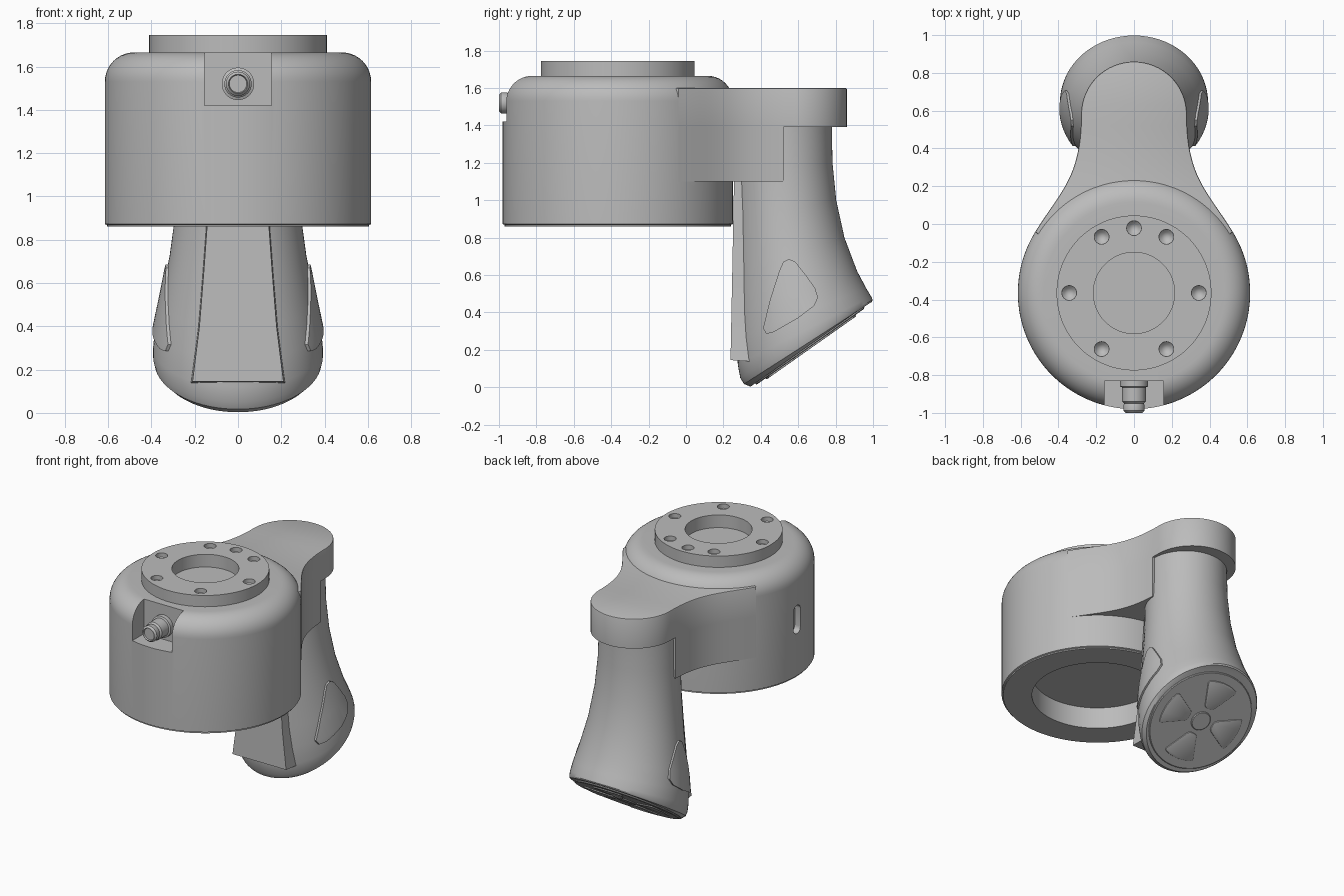
import bpy, bmesh, math
from math import sin, cos, pi, radians
from mathutils import Matrix, Vector

if "Cube" in bpy.data.objects:
    bpy.data.objects.remove(bpy.data.objects["Cube"])

grey = bpy.data.materials.new("plain_grey")
grey.use_nodes = True
grey.diffuse_color = (0.5, 0.5, 0.5, 1)
grey.node_tree.nodes["Principled BSDF"].inputs["Base Color"].default_value = (0.5, 0.5, 0.5, 1)


def smooth(mesh, angle=30):
    for p in mesh.polygons:
        p.use_smooth = True
    mesh.set_sharp_from_angle(angle=radians(angle))


def finish(bm, name, matrix=Matrix()):
    bmesh.ops.transform(bm, matrix=matrix, verts=bm.verts)
    bmesh.ops.recalc_face_normals(bm, faces=bm.faces)
    mesh = bpy.data.meshes.new(name)
    bm.to_mesh(mesh)
    bm.free()
    mesh.materials.append(grey)
    smooth(mesh)
    ob = bpy.data.objects.new(name, mesh)
    bpy.context.scene.collection.objects.link(ob)
    return ob


def lathe(name, profile, steps=48, matrix=Matrix()):
    """Spin an (r, z) profile around z."""
    bm = bmesh.new()
    vs = [bm.verts.new((r, 0, z)) for r, z in profile]
    es = [bm.edges.new(pair) for pair in zip(vs, vs[1:])]
    bmesh.ops.spin(bm, geom=vs + es, cent=(0, 0, 0), axis=(0, 0, 1),
                   angle=2 * pi, steps=steps, use_merge=True)
    bmesh.ops.remove_doubles(bm, verts=bm.verts, dist=1e-5)
    return finish(bm, name, matrix)


def prism(name, outline, low, high, matrix=Matrix(), corner=0, edge=0):
    """Extrude an (x, y) outline along z, with rounded corners and rims."""
    bm = bmesh.new()
    base = bm.faces.new([bm.verts.new((x, y, low)) for x, y in outline])
    ext = bmesh.ops.extrude_face_region(bm, geom=[base])["geom"]
    bmesh.ops.translate(bm, vec=(0, 0, high - low),
                        verts=[v for v in ext if isinstance(v, bmesh.types.BMVert)])
    if corner:
        sides = [e for e in bm.edges if abs(e.verts[0].co.z - e.verts[1].co.z) > 1e-4]
        bmesh.ops.bevel(bm, geom=sides, offset=corner, segments=5, profile=0.5, affect='EDGES')
    if edge:
        rim = [e for e in bm.edges if min(v.co.z for v in e.verts) > high - 1e-4]
        bmesh.ops.bevel(bm, geom=rim, offset=edge, segments=2, profile=0.5, affect='EDGES')
    return finish(bm, name, matrix)


def boolean(ob, tools, operation):
    for tool in tools:
        mod = ob.modifiers.new("cut", 'BOOLEAN')
        mod.operation, mod.object, mod.solver = operation, tool, 'EXACT'
    bpy.context.view_layer.update()
    mesh = bpy.data.meshes.new_from_object(ob.evaluated_get(bpy.context.evaluated_depsgraph_get()))
    ob.modifiers.clear()
    ob.data = mesh
    smooth(mesh)
    for tool in tools:
        bpy.data.objects.remove(tool)


def box_outline(x0, x1, y0, y1):
    return [(x0, y0), (x1, y0), (x1, y1), (x0, y1)]


# Housing: round drum with open underside, shoulder and mounting flange
centre = Vector((0, -0.365, 0))
at_drum = Matrix.Translation(centre)
R, FILLET, SHOULDER, TOP = 0.615, 0.135, 1.665, 1.745
shoulder = [(R - FILLET + FILLET * cos(a), SHOULDER - FILLET + FILLET * sin(a))
            for a in (i * pi / 20 for i in range(11))]
profile = [(0, 1.01), (0.42, 1.01), (0.42, 0.86), (0.605, 0.86), (0.605, 0.868), (R, 0.872)]
profile += shoulder + [(0.41, SHOULDER), (0.41, TOP), (0.215, TOP), (0.215, 1.655), (0, 1.655)]
housing = lathe("housing", profile, 128, at_drum)

# Cutters: bolt holes, connector pocket, side slot
cutters = []
for angle in (0, 60, 90, 120, 180, 240, 300):
    a = radians(angle)
    spot = Matrix.Translation(centre + Vector((0.343 * cos(a), 0.343 * sin(a), TOP)))
    cutters.append(lathe("hole_cutter", [(0, -0.06), (0.025, -0.045), (0.039, -0.03),
                                         (0.039, 0.05), (0, 0.05)], 24, spot))
cutters.append(prism("pocket_cutter", box_outline(-0.155, 0.155, -1.2, -0.83), 1.42, 1.9))
facing_left = Matrix(((0, 0, 1, 0), (1, 0, 0, 0), (0, 1, 0, 0), (0, 0, 0, 1)))
slot = box_outline(-0.403, -0.327, 1.17, 1.37)
cutters.append(prism("slot_cutter", slot, -0.8, -0.57, facing_left, corner=0.037))
boolean(housing, cutters, 'DIFFERENCE')

# Connector in the front pocket
lathe("connector", [(0, -0.02), (0.075, -0.02), (0.075, 0.03), (0.063, 0.035), (0.063, 0.11),
                    (0.052, 0.12), (0.056, 0.13), (0.056, 0.158), (0.044, 0.17), (0.04, 0.16),
                    (0, 0.16)], 40,
      Matrix.Translation((0, -0.83, 1.52)) @ Matrix.Rotation(pi / 2, 4, 'X'))


# Arm: flared plate from the drum to the rounded cap
def flare(t):
    pts = [Vector(p) for p in ((0.522, -0.04), (0.385, 0.18), (0.28, 0.25), (0.28, 0.58))]
    w = ((1 - t) ** 3, 3 * t * (1 - t) ** 2, 3 * t * t * (1 - t), t ** 3)
    return sum((p * k for p, k in zip(pts, w)), Vector((0, 0)))


side = [(0.3, -0.3)] + [tuple(flare(i / 16)) for i in range(17)]
rounded = [(0.28 * cos(a), 0.58 + 0.28 * sin(a)) for a in (i * pi / 32 for i in range(1, 32))]
mirror = [(-x, y) for x, y in reversed(side)]
prism("arm", side + rounded + mirror, 1.39, 1.6, edge=0.008)
web = [(x, y) for x, y in side if y < 0.53]
prism("arm_web", web + [(-x, y) for x, y in reversed(web)], 1.1, 1.39)


# Handle: tilted oval sections given by front point, back point and half width
SECTIONS = [
    (0.25, 1.39, 0.78, 1.39, 0.265), (0.262, 1.15, 0.783, 1.2, 0.268),
    (0.268, 0.9, 0.803, 1.0, 0.285), (0.268, 0.65, 0.847, 0.8, 0.316),
    (0.268, 0.4, 0.915, 0.62, 0.358), (0.27, 0.25, 0.963, 0.53, 0.383),
    (0.277, 0.12, 0.99, 0.485, 0.392), (0.29, 0.05, 0.998, 0.468, 0.392),
    (0.31, 0.017, 0.995, 0.457, 0.386), (0.345, 0.003, 0.975, 0.447, 0.365)]


def loft(name, grow=0.0, n=72):
    bm = bmesh.new()
    rings = []
    for fy, fz, by, bz, half in SECTIONS:
        front, back = Vector((0, fy, fz)), Vector((0, by, bz))
        mid, arm = (front + back) / 2, (back - front) / 2
        arm *= 1 + grow / arm.length
        rings.append([bm.verts.new(mid + arm * cos(a) + Vector(((half + grow) * sin(a), 0, 0)))
                      for a in (2 * pi * i / n for i in range(n))])
    for lower, upper in zip(rings, rings[1:]):
        for i in range(n):
            j = (i + 1) % n
            bm.faces.new((lower[i], lower[j], upper[j], upper[i]))
    bm.faces.new(rings[0])
    bm.faces.new(rings[-1])
    return finish(bm, name)


loft("handle")

# Flat tapered panel on the front of the handle
bm = bmesh.new()
rows = []
for z, half, y in ((0.145, 0.21, 0.238), (0.4, 0.178, 0.243), (0.65, 0.158, 0.248),
                   (0.86, 0.143, 0.252), (1.11, 0.13, 0.257)):
    rows.append([bm.verts.new(p) for p in ((-half, y, z), (half, y, z),
                                           (half + 0.01, 0.38, z - 0.01),
                                           (-half - 0.01, 0.38, z - 0.01))])
for a, b in zip(rows, rows[1:]):
    for i in range(4):
        bm.faces.new((a[i], a[(i + 1) % 4], b[(i + 1) % 4], b[i]))
bm.faces.new(rows[0])
bm.faces.new(rows[-1])
finish(bm, "front_panel")

# Side buttons: rounded triangles that follow the handle surface
button = [(0.55, 0.685), (0.585, 0.67), (0.64, 0.6), (0.69, 0.53), (0.706, 0.48), (0.685, 0.435),
          (0.6, 0.37), (0.47, 0.295), (0.43, 0.285), (0.412, 0.315), (0.45, 0.47), (0.5, 0.625),
          (0.52, 0.67)]
for name, x0, x1 in (("left_button", 0.2, 0.5), ("right_button", -0.5, -0.2)):
    ob = loft(name, 0.012)
    boolean(ob, [prism("button_cutter", button, x0, x1, facing_left)], 'INTERSECT')

# Slanted end of the handle: disc, hub and four fan-shaped pads
slope = math.atan2(0.444, 0.63)
u, n = Vector((0, cos(slope), sin(slope))), Vector((0, sin(slope), -cos(slope)))
end = Matrix.Translation((0, 0.66, 0.225)) @ Matrix((Vector((-1, 0, 0)), u, n)).transposed().to_4x4()
lathe("end_disc", [(0, -0.02), (0.355, -0.02), (0.355, 0.006), (0.35, 0.01), (0, 0.01)], 72, end)
lathe("end_hub", [(0, 0), (0.067, 0), (0.067, 0.014), (0.062, 0.018), (0, 0.018)], 36, end)
fan = [(0.1 * cos(a), 0.1 * sin(a)) for a in (-0.33, 0.33)]
fan += [(0.295 * cos(a), 0.295 * sin(a)) for a in (0.42, 0.21, 0, -0.21, -0.42)]
for i, name in enumerate(("right", "upper", "left", "lower")):
    prism(name + "_end_pad", fan, 0, 0.018, end @ Matrix.Rotation(i * pi / 2, 4, 'Z'),
          corner=0.02, edge=0.004)
